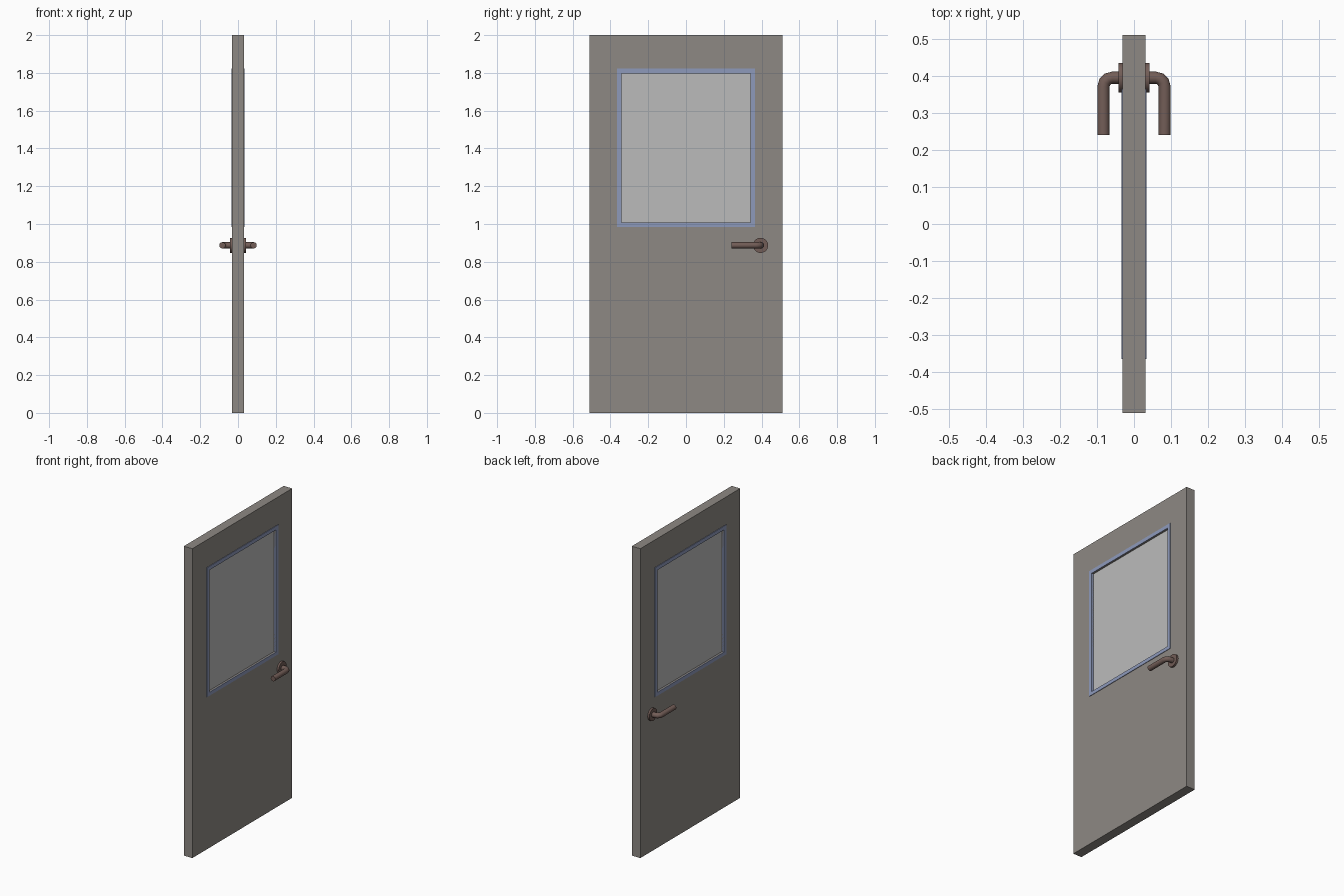
import bpy, bmesh
from math import pi, sin, cos, radians
from mathutils import Matrix

if "Cube" in bpy.data.objects:
    bpy.data.objects.remove(bpy.data.objects["Cube"])


def material(name, rgb):
    m = bpy.data.materials.new(name)
    m.diffuse_color = (*rgb, 1)
    m.use_nodes = True
    m.node_tree.nodes["Principled BSDF"].inputs["Base Color"].default_value = m.diffuse_color
    return m


PAINT = material("door_paint", (0.27, 0.25, 0.23))
TRIM = material("trim_blue", (0.27, 0.32, 0.50))
PANE = material("pane_grey", (0.50, 0.50, 0.50))
BRONZE = material("bronze", (0.17, 0.11, 0.095))


def finish(name, bm, mat, smooth=False):
    bmesh.ops.recalc_face_normals(bm, faces=bm.faces)
    me = bpy.data.meshes.new(name)
    bm.to_mesh(me)
    bm.free()
    ob = bpy.data.objects.new(name, me)
    bpy.context.collection.objects.link(ob)
    me.materials.append(mat)
    if smooth:
        bpy.ops.object.select_all(action='DESELECT')
        ob.select_set(True)
        bpy.context.view_layer.objects.active = ob
        bpy.ops.object.shade_smooth_by_angle(angle=radians(35))
    return ob


def ring_slab(name, half_x, outer, inner, mat):
    """Rectangular slab with a rectangular hole; rects are (y0, y1, z0, z1)."""
    bm = bmesh.new()
    loops = []
    for x in (-half_x, half_x):
        for y0, y1, z0, z1 in (outer, inner):
            loops.append([bm.verts.new((x, y, z)) for y, z in
                          ((y0, z0), (y1, z0), (y1, z1), (y0, z1))])
    lo, li, ro, ri = loops
    for a, b in ((lo, li), (ro, ri), (lo, ro), (li, ri)):
        for i in range(4):
            j = (i + 1) % 4
            bm.faces.new((a[i], a[j], b[j], b[i]))
    return finish(name, bm, mat)


# door leaf, window trim and pane
opening = (-0.341, 0.341, 1.008, 1.798)
ring_slab("door_leaf", 0.0305, (-0.51, 0.51, 0, 2), opening, PAINT)
ring_slab("window_trim", 0.034, (-0.365, 0.365, 0.985, 1.822), opening, TRIM)
bm = bmesh.new()
bmesh.ops.create_cube(bm, size=1, matrix=Matrix.Translation((0, 0, 1.403))
                      @ Matrix.Diagonal((0.04, 0.682, 0.79, 1)))
finish("window_pane", bm, PANE)

HY, HZ, R = 0.395, 0.887, 0.0165


def lever(name, s):
    """Round bar swept out of the door, around an elbow and along the leaf."""
    cx, bend = 0.099 - R, 0.024
    path = [(0.028, HY, 0)]
    for k in range(4):
        a = pi / 2 * k / 3
        path.append((cx - bend + bend * sin(a), HY - bend + bend * cos(a), a))
    path.append((cx, 0.24, pi / 2))
    bm = bmesh.new()
    rings = []
    for px, py, a in path:
        rings.append([bm.verts.new((s * (px + R * cos(t) * sin(a)),
                                    py + R * cos(t) * cos(a),
                                    HZ + R * sin(t)))
                      for t in (2 * pi * i / 24 for i in range(24))])
    for a, b in zip(rings, rings[1:]):
        for i in range(24):
            j = (i + 1) % 24
            bm.faces.new((a[i], a[j], b[j], b[i]))
    bm.faces.new(rings[0])
    bm.faces.new(rings[-1])
    finish(name, bm, BRONZE, True)


def rosette(name, s):
    bm = bmesh.new()
    bmesh.ops.create_cone(bm, cap_ends=True, segments=32, radius1=0.04,
                          radius2=0.04, depth=0.014,
                          matrix=Matrix.Translation((s * 0.0355, HY, HZ))
                          @ Matrix.Rotation(pi / 2, 4, 'Y'))
    finish(name, bm, BRONZE, True)


# matching handle on both faces
for side, s in (("left", -1), ("right", 1)):
    lever("lever_" + side, s)
    rosette("rosette_" + side, s)
